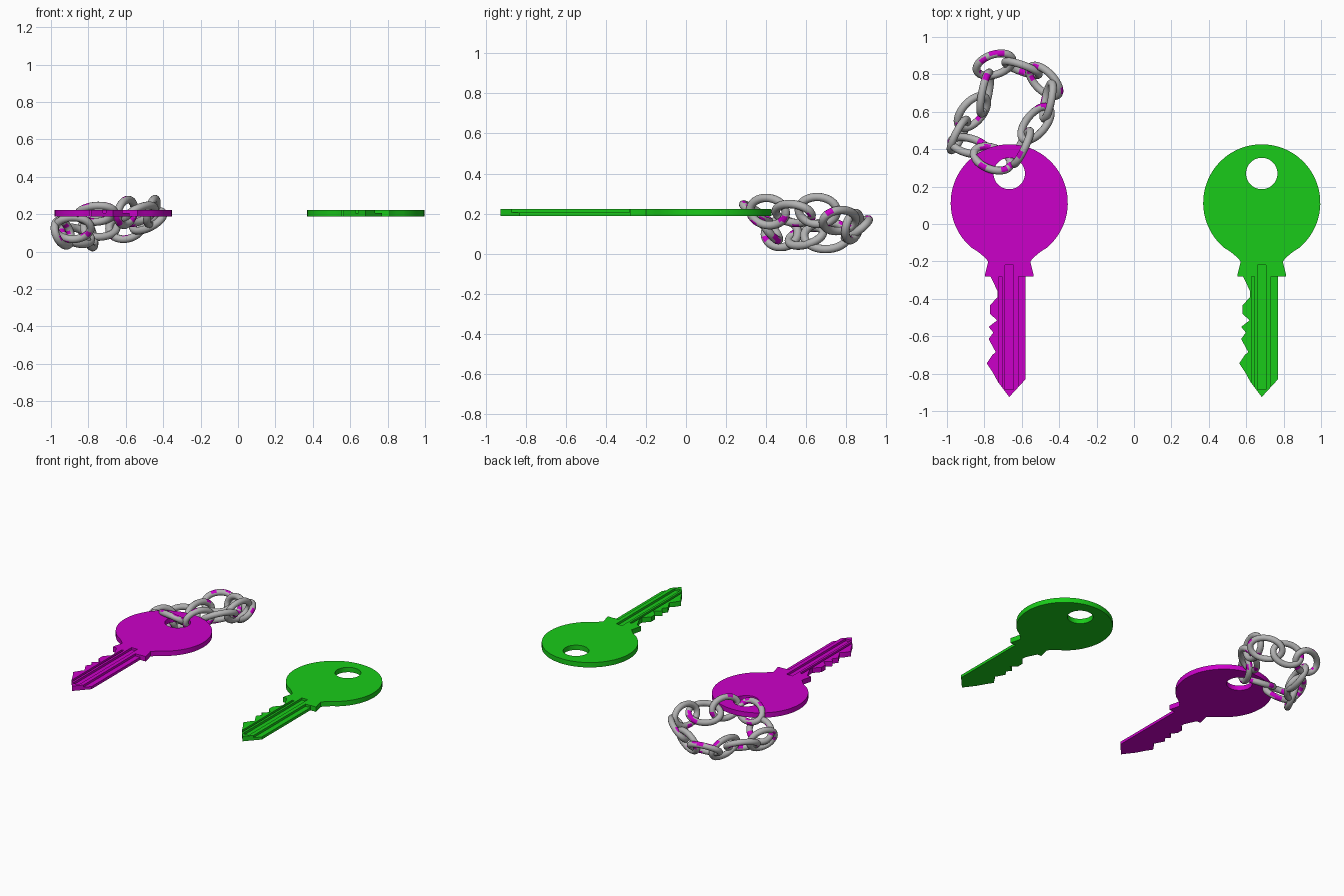
import bpy, bmesh, math, random
from mathutils import Vector, Matrix

if "Cube" in bpy.data.objects:
    bpy.data.objects.remove(bpy.data.objects["Cube"])

random.seed(4)


def material(name, color):
    m = bpy.data.materials.new(name)
    m.diffuse_color = color
    m.use_nodes = True
    m.node_tree.nodes["Principled BSDF"].inputs["Base Color"].default_value = m.diffuse_color
    return m


magenta = material("magenta_paint", (0.6, 0.0, 0.58, 1))
green = material("green_paint", (0.01, 0.6, 0.01, 1))
steel = material("steel", (0.45, 0.45, 0.45, 1))


def add_object(name, bm, mats):
    bmesh.ops.recalc_face_normals(bm, faces=bm.faces[:])
    me = bpy.data.meshes.new(name)
    bm.to_mesh(me)
    bm.free()
    ob = bpy.data.objects.new(name, me)
    bpy.context.collection.objects.link(ob)
    for m in mats:
        me.materials.append(m)
    return ob


def smooth(ob, degrees):
    bpy.ops.object.select_all(action='DESELECT')
    ob.select_set(True)
    bpy.context.view_layer.objects.active = ob
    bpy.ops.object.shade_smooth_by_angle(angle=math.radians(degrees))


# ---- keys: outlined plate, pierced and grooved ----
Z0, Z1, GROOVE = 0.187, 0.222, 0.206
HEAD_Y, HEAD_R = 0.113, 0.313
NECK = [(0.165, -0.15), (0.135, -0.175), (0.112, -0.2), (0.13, -0.27), (0.13, -0.28)]
TEETH = [(-0.1, -0.28), (-0.062, -0.36), (-0.062, -0.39), (-0.103, -0.435),
         (-0.103, -0.48), (-0.065, -0.515), (-0.11, -0.55), (-0.085, -0.58),
         (-0.11, -0.615), (-0.072, -0.685), (-0.09, -0.7), (-0.12, -0.745),
         (-0.09, -0.79), (-0.06, -0.845)]
TIP = [(0, -0.925), (0.087, -0.83), (0.087, -0.28)]


def key_outline():
    pts = []
    for i in range(65):
        a = math.radians(-50 + 280 * i / 64)
        pts.append((HEAD_R * math.cos(a), HEAD_Y + HEAD_R * math.sin(a)))
    pts += [(-x, y) for x, y in NECK] + TEETH + TIP + NECK[::-1]
    return pts


def cut(ob, cutter):
    mod = ob.modifiers.new("cut", 'BOOLEAN')
    mod.operation = 'DIFFERENCE'
    mod.solver = 'EXACT'
    mod.object = cutter
    cutter.hide_render = True
    bpy.context.view_layer.objects.active = ob
    bpy.ops.object.modifier_apply(modifier=mod.name)
    bpy.data.objects.remove(cutter)


def box_cutter(x0, x1, y0, y1):
    bm = bmesh.new()
    size = (x1 - x0, y1 - y0, 0.1)
    mat = Matrix.Translation(((x0 + x1) / 2, (y0 + y1) / 2, GROOVE + 0.05)) @ Matrix.Diagonal((*size, 1))
    bmesh.ops.create_cube(bm, size=1, matrix=mat)
    return add_object("groove_cutter", bm, [])


def make_key(name, cx, mat):
    bm = bmesh.new()
    face = bm.faces.new([bm.verts.new((cx + x, y, Z0)) for x, y in key_outline()])
    ext = bmesh.ops.extrude_face_region(bm, geom=[face], use_keep_orig=True)
    top = [v for v in ext["geom"] if isinstance(v, bmesh.types.BMVert)]
    bmesh.ops.translate(bm, verts=top, vec=(0, 0, Z1 - Z0))
    ob = add_object(name, bm, [mat])
    # ring hole
    bm = bmesh.new()
    bmesh.ops.create_cone(bm, cap_ends=True, segments=40, radius1=0.084, radius2=0.084,
                          depth=0.3, matrix=Matrix.Translation((cx, 0.27, 0.2)))
    cut(ob, add_object("hole_cutter", bm, []))
    # blade grooves: centre channel, left channel, stepped right edge
    for x0, x1, y0, y1 in [(-0.024, 0.022, -0.885, -0.218),
                           (-0.056, -0.04, -0.96, -0.282),
                           (0.05, 0.12, -0.96, -0.282)]:
        cut(ob, box_cutter(cx + x0, cx + x1, y0, y1))
    smooth(ob, 25)


make_key("magenta_key", -0.667, magenta)
make_key("green_key", 0.683, green)


# ---- chain: oval links, each given by its two ends and a roll angle ----
def make_link(name, p, q, roll, paint):
    p, q = Vector(p), Vector(q)
    c, d = (p + q) / 2, (q - p).normalized()
    w = Vector((0, 0, 1)).cross(d).normalized()
    w = Matrix.Rotation(math.radians(roll), 3, d) @ w
    n = d.cross(w)
    a, b, r, seg, ring = (q - p).length / 2 - 0.02, 0.07, 0.021, 32, 12
    bm = bmesh.new()
    rows = []
    for i in range(seg):
        t = 2 * math.pi * i / seg
        mid = c + d * a * math.cos(t) + w * b * math.sin(t)
        out = (d * math.cos(t) / a + w * math.sin(t) / b).normalized()
        rows.append([bm.verts.new(mid + out * r * math.cos(s) + n * r * math.sin(s))
                     for s in (2 * math.pi * j / ring for j in range(ring))])
    # small magenta paint marks on the steel
    marks = [(random.randrange(seg), random.randrange(ring)) for _ in range(paint)]
    for i in range(seg):
        for j in range(ring):
            i2, j2 = (i + 1) % seg, (j + 1) % ring
            f = bm.faces.new((rows[i][j], rows[i2][j], rows[i2][j2], rows[i][j2]))
            f.material_index = int(any((i - u) % seg < 2 and (j - v) % ring < 3 for u, v in marks))
    smooth(add_object(name, bm, [steel, magenta]), 60)


LINKS = [
    ((-0.858, 0.81, 0.11), (-0.634, 0.895, 0.14), 40, 6),
    ((-0.708, 0.87, 0.12), (-0.49, 0.795, 0.15), 75, 3),
    ((-0.572, 0.848, 0.14), (-0.388, 0.682, 0.19), 45, 6),
    ((-0.436, 0.773, 0.215), (-0.484, 0.543, 0.215), 76, 2),
    ((-0.441, 0.635, 0.21), (-0.607, 0.44, 0.19), 42, 7),
    ((-0.548, 0.516, 0.205), (-0.65, 0.302, 0.215), 78, 10),
    ((-0.646, 0.3, 0.225), (-0.87, 0.4, 0.18), 35, 12),
    ((-0.77, 0.385, 0.14), (-0.995, 0.452, 0.11), 55, 8),
    ((-0.988, 0.377, 0.11), (-0.885, 0.575, 0.09), 75, 6),
    ((-0.944, 0.505, 0.08), (-0.784, 0.693, 0.09), 40, 6),
    ((-0.82, 0.57, 0.09), (-0.77, 0.83, 0.09), 75, 2),
]
for k, (p, q, roll, paint) in enumerate(LINKS):
    make_link(f"chain_link_{k + 1}", p, q, roll, paint)
